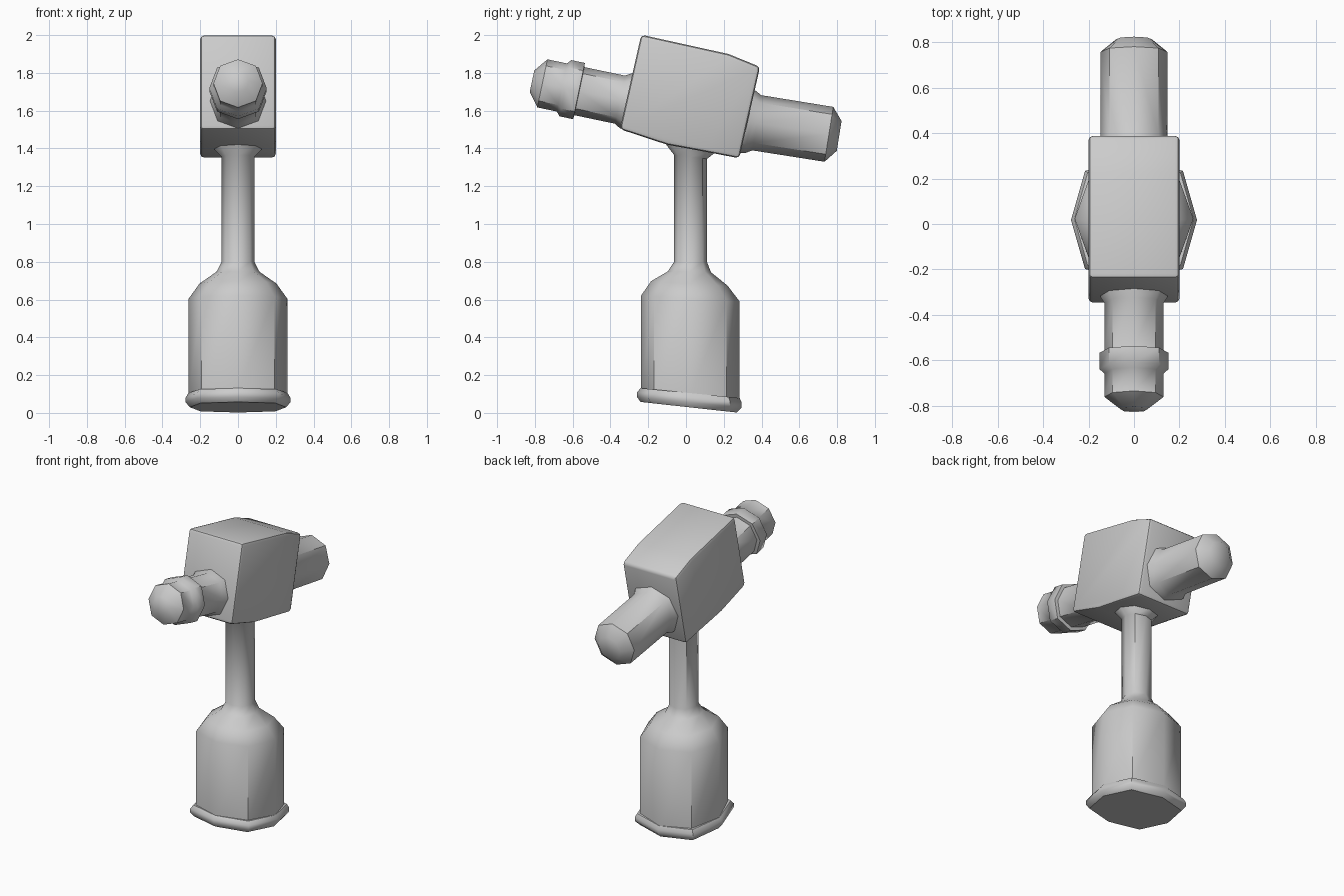
import bpy, bmesh, math
from mathutils import Vector

if "Cube" in bpy.data.objects:
    bpy.data.objects.remove(bpy.data.objects["Cube"])


def finish(name, bm, angle=48):
    bmesh.ops.recalc_face_normals(bm, faces=bm.faces)
    mesh = bpy.data.meshes.new(name)
    bm.to_mesh(mesh)
    bm.free()
    ob = bpy.data.objects.new(name, mesh)
    bpy.context.collection.objects.link(ob)
    bpy.ops.object.select_all(action='DESELECT')
    bpy.context.view_layer.objects.active = ob
    ob.select_set(True)
    bpy.ops.object.shade_smooth_by_angle(angle=math.radians(angle))
    return ob


def loft(name, rings, k):
    """Eight-sided tube; each ring is (y, z, radius, tilt vector), k widens diagonals."""
    bm = bmesh.new()
    loops = []
    for y, z, r, v in rings:
        loop = []
        for i in range(8):
            a = i * math.pi / 4
            s = r * (k if i % 2 else 1)
            loop.append(bm.verts.new(Vector((0, y, z))
                                     + Vector((1, 0, 0)) * s * math.cos(a)
                                     + v * s * math.sin(a)))
        loops.append(loop)
    for a, b in zip(loops, loops[1:]):
        for i in range(8):
            j = (i + 1) % 8
            bm.faces.new((a[i], a[j], b[j], b[i]))
    bm.faces.new(loops[0])
    bm.faces.new(loops[-1])
    return finish(name, bm)


def slope(s):
    return Vector((0, 1, s))


# Pommel rim at the foot of the handle
loft("pommel_rim", [(0.014, 0.030, 0.255, slope(-0.11)),
                    (0.018, 0.056, 0.277, slope(-0.10)),
                    (0.018, 0.082, 0.277, slope(-0.10)),
                    (0.022, 0.105, 0.262, slope(-0.10))], 1.1)

# Thick grip, shoulder, thin shaft and flare under the head
loft("handle", [(0.022, 0.09, 0.261, slope(-0.10)),
                (0.023, 0.605, 0.261, slope(-0.06)),
                (0.018, 0.685, 0.203, slope(-0.06)),
                (0.018, 0.747, 0.114, slope(-0.02)),
                (0.024, 0.80, 0.087, slope(0)),
                (0.024, 1.355, 0.087, slope(-0.12)),
                (0.022, 1.395, 0.125, slope(-0.18)),
                (0.022, 1.46, 0.135, slope(-0.18))], 1.04)

# Tilted head block from its side outline
outline = [(-0.237, 2.002), (0.225, 1.90), (0.392, 1.832), (0.282, 1.348),
           (0.10, 1.383), (-0.10, 1.420), (-0.350, 1.502)]
bm = bmesh.new()
left = bm.faces.new([bm.verts.new((-0.2, y, z)) for y, z in outline])
ext = bmesh.ops.extrude_face_region(bm, geom=[left])
for v in ext["geom"]:
    if isinstance(v, bmesh.types.BMVert):
        v.co.x = 0.2
bmesh.ops.recalc_face_normals(bm, faces=bm.faces)
sharp = [e for e in bm.edges if e.calc_face_angle(0) > math.radians(35)]
bmesh.ops.bevel(bm, geom=sharp, offset=0.02, segments=2, profile=0.5, affect='EDGES')
finish("head_block", bm, 40)


# Striking ends: (distance, radius) profiles swept along a tilted axis
def striker(name, y, z, axis, profile):
    d = Vector((0, *axis)).normalized()
    up = Vector((0, -d.z, d.y)) * (1 if d.y > 0 else -1)
    loft(name, [(y + d.y * t, z + d.z * t, r, up) for t, r in profile], 1.03)


striker("front_striker", -0.32, 1.652, (-1, 0.21),
        [(-0.08, 0.15), (0.0, 0.148), (0.03, 0.13), (0.25, 0.13), (0.252, 0.152),
         (0.325, 0.152), (0.345, 0.13), (0.45, 0.13), (0.506, 0.058)])
striker("back_striker", 0.33, 1.543, (1, -0.16),
        [(-0.08, 0.18), (0.01, 0.168), (0.045, 0.148), (0.432, 0.147), (0.487, 0.08)])
